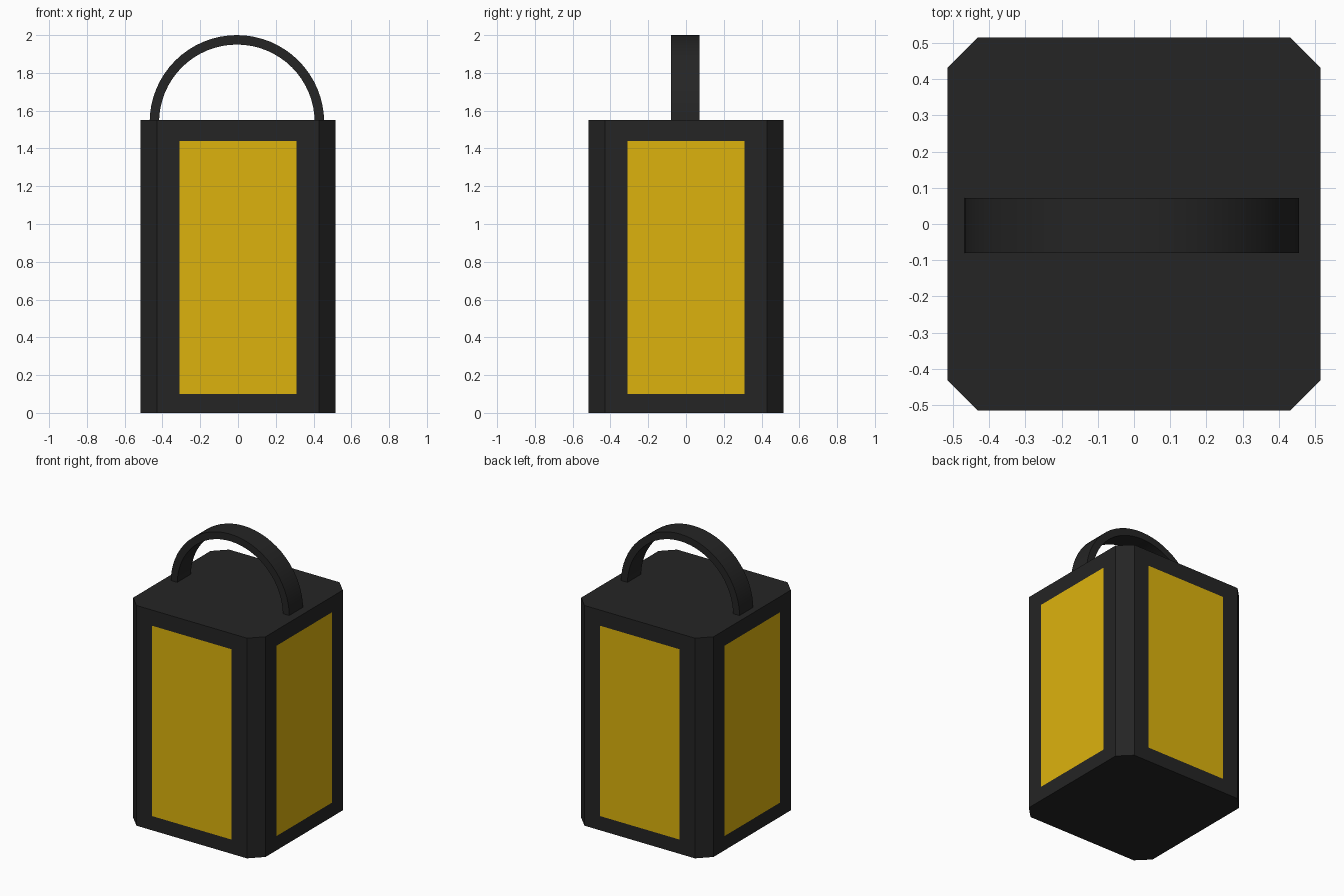
import bpy, bmesh, math
from mathutils import Matrix

if "Cube" in bpy.data.objects:
    bpy.data.objects.remove(bpy.data.objects["Cube"])

HALF, CUT, TOP = 0.515, 0.43, 1.55          # body half width, chamfer start, height
PANE_X, PANE_LOW, PANE_HIGH = 0.31, 0.10, 1.44


def material(name, color):
    mat = bpy.data.materials.new(name)
    mat.diffuse_color = (*color, 1)
    mat.use_nodes = True
    mat.node_tree.nodes["Principled BSDF"].inputs["Base Color"].default_value = mat.diffuse_color
    return mat


def finish(bm, name, mat):
    mesh = bpy.data.meshes.new(name)
    bm.to_mesh(mesh)
    bm.free()
    mesh.materials.append(mat)
    obj = bpy.data.objects.new(name, mesh)
    bpy.context.collection.objects.link(obj)
    return obj


black = material("black_metal", (0.018, 0.018, 0.018))
yellow = material("yellow_glass", (0.72, 0.45, 0.004))

# Lantern body: box with chamfered upright edges and four window openings
bm = bmesh.new()
bmesh.ops.create_cube(bm, size=1, matrix=Matrix.Translation((0, 0, TOP / 2))
                      @ Matrix.Diagonal((2 * HALF, 2 * HALF, TOP, 1)))
upright = [e for e in bm.edges if abs(e.verts[0].co.z - e.verts[1].co.z) > 1]
bmesh.ops.bevel(bm, geom=upright, offset=HALF - CUT, segments=1, affect='EDGES')
bm.normal_update()
sides = [f for f in bm.faces if max(abs(f.normal.x), abs(f.normal.y)) > 0.9]
bmesh.ops.inset_individual(bm, faces=sides, thickness=0.1)
for face in sides:
    across = 0 if abs(face.normal.y) > 0.9 else 1
    for v in face.verts:
        v.co[across] = math.copysign(PANE_X, v.co[across])
        v.co.z = PANE_HIGH if v.co.z > TOP / 2 else PANE_LOW
bmesh.ops.delete(bm, geom=sides, context='FACES_ONLY')
finish(bm, "lantern_body", black)

# Glass panes, flush in the openings
for i, side in enumerate(("front", "right", "back", "left")):
    bm = bmesh.new()
    corners = [(-PANE_X, PANE_LOW), (PANE_X, PANE_LOW), (PANE_X, PANE_HIGH), (-PANE_X, PANE_HIGH)]
    bm.faces.new([bm.verts.new((x, -HALF, z)) for x, z in corners])
    bm.transform(Matrix.Rotation(i * math.pi / 2, 4, 'Z'))
    finish(bm, side + "_pane", yellow)

# Carrying handle: flat strap swept over a half circle
bm = bmesh.new()
SEG, OUTER, INNER = 32, 0.462, 0.412
CX, CY, CZ, WIDE = -0.006, -0.004, 2 - OUTER, 0.076
rings = []
for i in range(SEG + 1):
    a = math.pi * i / SEG
    rings.append([bm.verts.new((CX + r * math.cos(a), CY + y, CZ + r * math.sin(a)))
                  for r, y in ((OUTER, -WIDE), (OUTER, WIDE), (INNER, WIDE), (INNER, -WIDE))])
for p, q in zip(rings, rings[1:]):
    for k in range(4):
        n = (k + 1) % 4
        bm.faces.new((p[k], p[n], q[n], q[k]))
bm.faces.new(rings[0])
bm.faces.new(rings[-1])
bmesh.ops.recalc_face_normals(bm, faces=bm.faces[:])
handle = finish(bm, "carrying_handle", black)
bpy.context.view_layer.objects.active = handle
handle.select_set(True)
bpy.ops.object.shade_smooth_by_angle(angle=math.radians(30))
